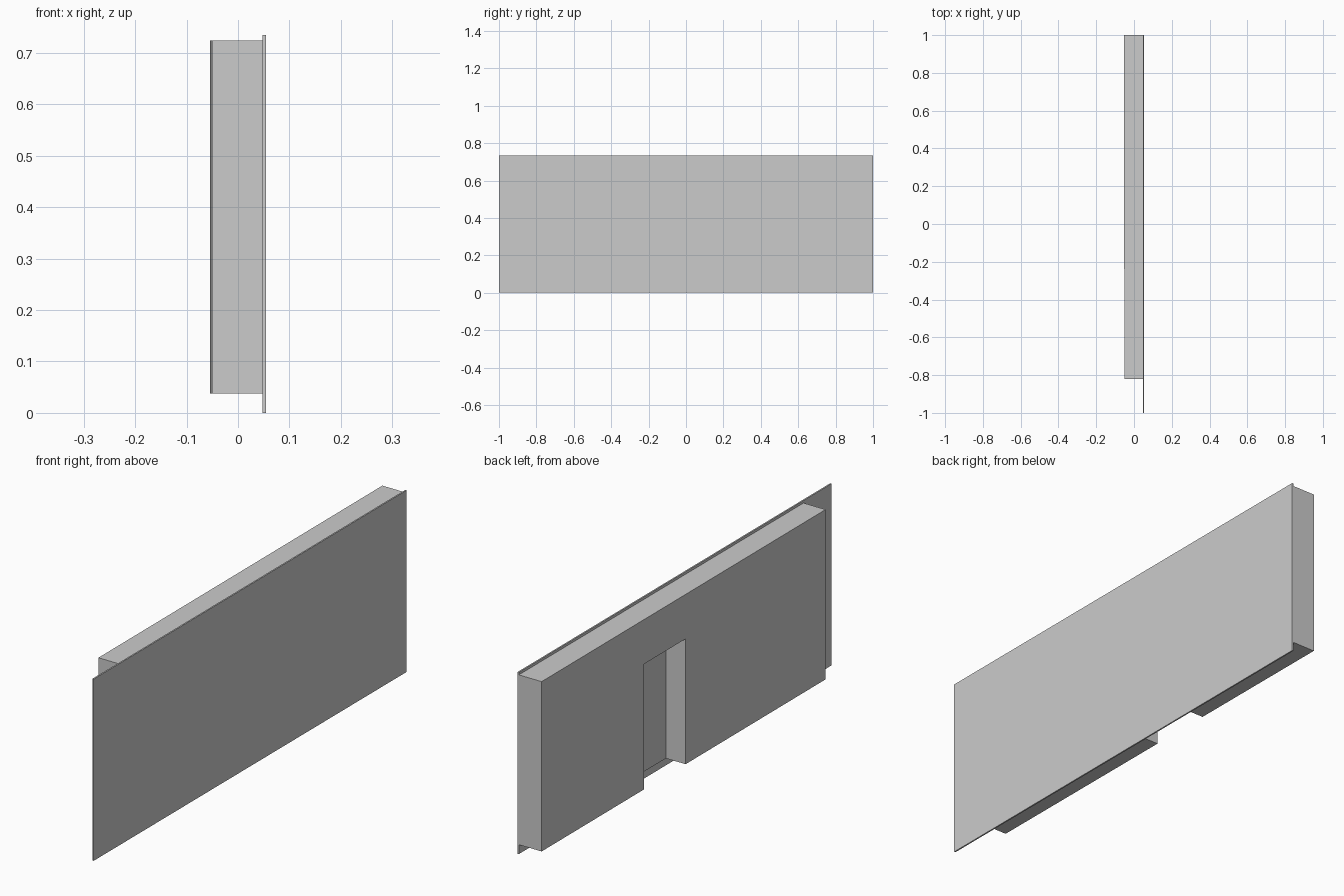
import bpy, bmesh

if "Cube" in bpy.data.objects:
    bpy.data.objects.remove(bpy.data.objects["Cube"])


def prism(name, outline, z0, z1):
    """Extrude an (x, y) floor outline from z0 up to z1."""
    bm = bmesh.new()
    face = bm.faces.new([bm.verts.new((x, y, z0)) for x, y in outline])
    top = bmesh.ops.extrude_face_region(bm, geom=[face])["geom"]
    verts = [v for v in top if isinstance(v, bmesh.types.BMVert)]
    bmesh.ops.translate(bm, verts=verts, vec=(0, 0, z1 - z0))
    bmesh.ops.recalc_face_normals(bm, faces=bm.faces)
    mesh = bpy.data.meshes.new(name)
    bm.to_mesh(mesh)
    bm.free()
    obj = bpy.data.objects.new(name, mesh)
    bpy.context.collection.objects.link(obj)
    return obj


def rect(x0, x1, y0, y1):
    return [(x0, y0), (x1, y0), (x1, y1), (x0, y1)]


PANEL_BACK = 0.048

# Thin full-size facing panel
prism("facing_panel", rect(PANEL_BACK, 0.054, -1, 1), 0, 0.735)

# Thick wall behind it, with a slightly tapering outer face
wall = prism("wall_block", [(-0.0505, -0.82), (PANEL_BACK, -0.82),
                            (PANEL_BACK, 1), (-0.054, 1)], 0.038, 0.725)

# Doorway recess, open at the bottom, with a thin back left in place
cutter = prism("doorway_cutter", rect(-0.2, 0.036, 0.077, 0.343), -0.1, 0.545)
cutter.hide_render = True
cutter.display_type = 'WIRE'
cut = wall.modifiers.new("doorway", 'BOOLEAN')
cut.operation = 'DIFFERENCE'
cut.solver = 'EXACT'
cut.object = cutter
